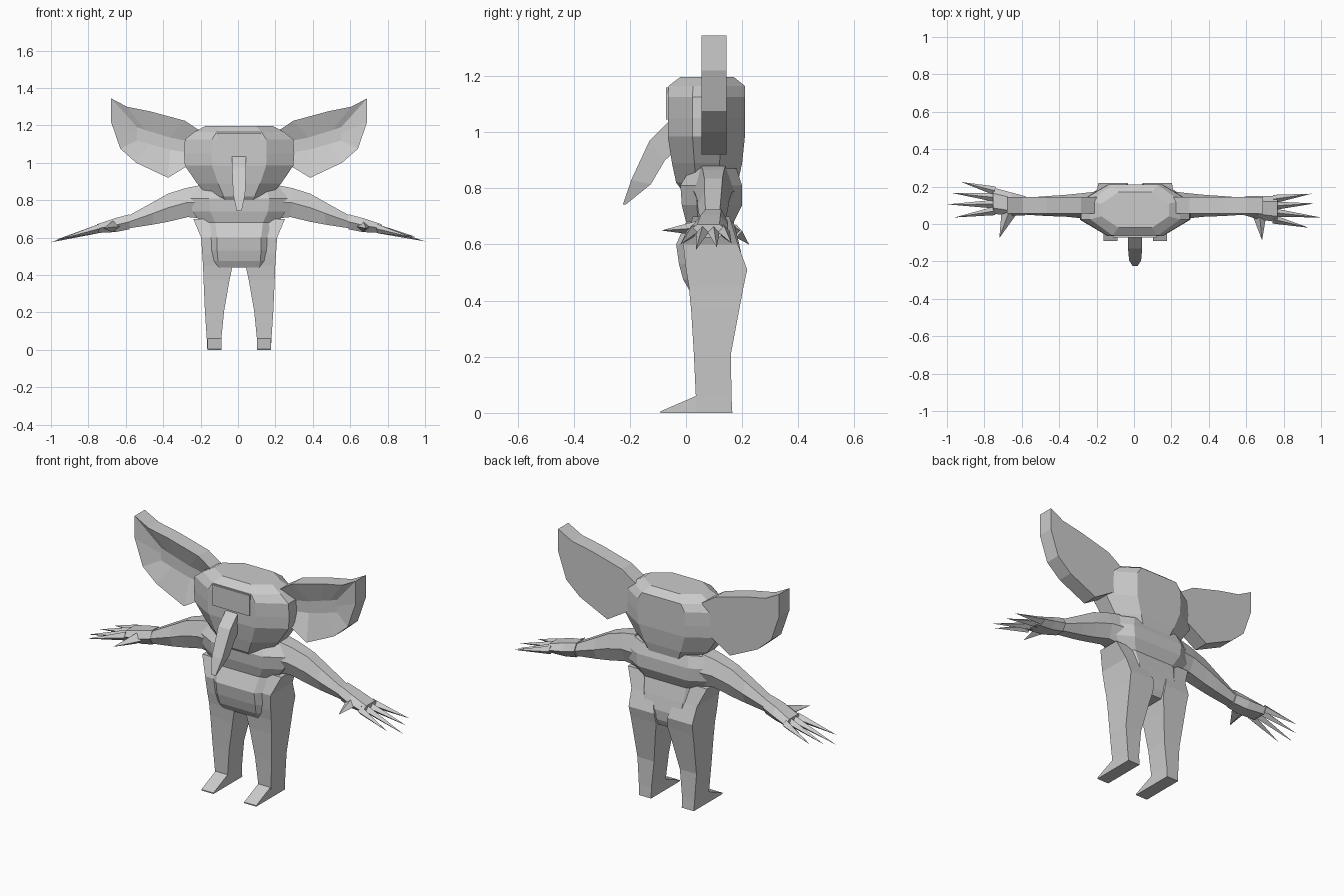
import bpy, bmesh
from mathutils import Vector

grey = bpy.data.materials.new("plain grey")
grey.diffuse_color = (0.6, 0.6, 0.6, 1)
CX = 0.006  # centre line of the body


def loft(name, rings, tip=None):
    """Skin a list of equal-length rings; optional end point."""
    bm = bmesh.new()
    loops = [[bm.verts.new(p) for p in r] for r in rings]
    n = len(loops[0])
    for a, b in zip(loops, loops[1:]):
        for i in range(n):
            bm.faces.new((a[i], a[(i + 1) % n], b[(i + 1) % n], b[i]))
    bm.faces.new(loops[0])
    if tip:
        t = bm.verts.new(tip)
        for i in range(n):
            bm.faces.new((loops[-1][i], loops[-1][(i + 1) % n], t))
    else:
        bm.faces.new(loops[-1])
    bmesh.ops.recalc_face_normals(bm, faces=bm.faces)
    me = bpy.data.meshes.new(name)
    bm.to_mesh(me)
    bm.free()
    me.materials.append(grey)
    ob = bpy.data.objects.new(name, me)
    bpy.context.collection.objects.link(ob)
    return ob


def octagon(z, w, yf, yb, f=0.5, k=0.32):
    """Horizontal body ring with cut corners."""
    d = (yb - yf) * k
    return [(CX + x, y, z) for x, y in (
        (-w * f, yf), (w * f, yf), (w, yf + d), (w, yb - d),
        (w * f, yb), (-w * f, yb), (-w, yb - d), (-w, yf + d))]


def box_ring(z, x0, x1, yf, yb, s):
    return [(CX + s * x, y, z) for x, y in ((x0, yf), (x1, yf), (x1, yb), (x0, yb))]


def arm_ring(s, x, zlo, zhi, yf, yb, lean=0.0):
    """Upright six-sided arm section; lean shifts the top outward."""
    zc, d = (zlo + zhi) / 2, (yb - yf) * 0.22
    return [(CX + s * (x + lean * t), y, z) for y, z, t in (
        (yf + d, zlo, 0), (yb - d, zlo, 0), (yb, zc, 0.5),
        (yb - d, zhi, 1), (yf + d, zhi, 1), (yf, zc, 0.5))]


def spike(name, base, tip, wy, wz):
    """Four-sided pointed finger."""
    b, t = Vector(base), Vector(tip)
    side = (t - b).cross(Vector((0, 0, 1))).normalized() * wy
    up = Vector((0, 0, wz))
    return loft(name, [[b + side, b + up, b - side, b - up]], t)


# Head
loft("head", [octagon(*r) for r in (
    (0.80, 0.14, -0.02, 0.17), (0.82, 0.165, -0.035, 0.185),
    (0.89, 0.225, -0.05, 0.20), (0.985, 0.29, -0.065, 0.21),
    (1.05, 0.295, -0.065, 0.21), (1.125, 0.29, -0.065, 0.21),
    (1.165, 0.24, -0.062, 0.21), (1.197, 0.18, -0.02, 0.17))])
loft("brow_plate", [box_ring(z, -0.115, 0.115, -0.071, -0.05, 1) for z in (1.045, 1.16)])

# Long drooping nose
loft("nose", [[(CX + x, y, z) for x, y, z in (
    (-w, yt, zt), (w, yt, zt), (w * 0.8, yb, zb), (-w * 0.8, yb, zb))]
    for w, yt, zt, yb, zb in (
        (0.037, -0.05, 1.05, -0.04, 0.93), (0.038, -0.13, 0.97, -0.075, 0.90),
        (0.032, -0.195, 0.83, -0.125, 0.815), (0.013, -0.225, 0.742, -0.215, 0.742))])

# Torso with belly and waist bands
loft("torso", [octagon(*r, f=0.62, k=0.25) for r in (
    (0.44, 0.17, 0.01, 0.185), (0.475, 0.182, -0.01, 0.20), (0.53, 0.19, -0.025, 0.205),
    (0.60, 0.19, -0.035, 0.19), (0.68, 0.205, 0.0, 0.17), (0.74, 0.25, -0.015, 0.20),
    (0.81, 0.26, -0.02, 0.20), (0.87, 0.225, 0.015, 0.18))])

# Ear outline and sunken inner area, matched point for point
EAR = ((0.20, 1.165), (0.29, 1.225), (0.475, 1.275), (0.60, 1.30), (0.685, 1.345),
       (0.685, 1.22), (0.635, 1.075), (0.55, 1.0), (0.38, 0.92), (0.20, 1.03))
DIP = ((0.24, 1.11), (0.37, 1.135), (0.45, 1.16), (0.50, 1.175), (0.545, 1.19),
       (0.545, 1.155), (0.545, 1.12), (0.48, 1.10), (0.37, 1.07), (0.24, 1.05))

# Fingertips and thumb tip for each hand
TIPS = {1: ((0.935, -0.02, 0.60), (1.0, 0.035, 0.58), (0.965, 0.11, 0.59), (0.95, 0.162, 0.605)),
        -1: ((-0.96, 0.035, 0.59), (-1.0, 0.105, 0.575), (-0.97, 0.165, 0.59), (-0.925, 0.225, 0.60))}
THUMB = {1: (0.685, -0.088, 0.65), -1: (-0.72, -0.075, 0.65)}

for s, tag in ((1, "right"), (-1, "left")):
    # Ear
    loft("ear_" + tag, [[(CX + s * x, y, z) for x, z in pts] for y, pts in (
        (0.145, EAR), (0.055, EAR), (0.09, DIP))])

    # Leg, hip to ankle, then a wedge foot
    loft("leg_" + tag, [box_ring(*r, s) for r in (
        (0.0, 0.095, 0.17, 0.035, 0.165), (0.06, 0.095, 0.173, 0.035, 0.162),
        (0.21, 0.08, 0.183, 0.028, 0.16), (0.37, 0.052, 0.19, 0.018, 0.19),
        (0.45, 0.035, 0.193, 0.01, 0.205), (0.51, 0.04, 0.197, 0.0, 0.218),
        (0.60, 0.07, 0.203, -0.01, 0.185), (0.70, 0.13, 0.245, 0.025, 0.155))])
    loft("foot_" + tag, [[(CX + s * x, y, z) for y, z in (
        (0.05, 0.0), (-0.09, 0.0), (-0.09, 0.006), (0.035, 0.06), (0.05, 0.06))]
        for x in (0.095, 0.17)])

    # Arm
    loft("arm_" + tag, [arm_ring(s, *r) for r in (
        (0.18, 0.70, 0.88, 0.02, 0.175, 0.03), (0.275, 0.71, 0.865, 0.03, 0.165, 0.01),
        (0.38, 0.685, 0.835, 0.04, 0.155), (0.46, 0.67, 0.79, 0.042, 0.15),
        (0.59, 0.65, 0.718, 0.05, 0.14))])

    # Palm, fingers and thumb; the left hand is turned slightly back
    shift = 0.0 if s == 1 else 0.045
    loft("palm_" + tag, [arm_ring(s, *r) for r in (
        (0.585, 0.645, 0.725, 0.047, 0.148),
        (0.66, 0.63, 0.705, 0.025 + shift * 0.4, 0.15 + shift * 0.4),
        (0.76, 0.625, 0.672, 0.01 + shift, 0.15 + shift))])
    for i, tip in enumerate(TIPS[s]):
        spike(f"finger_{tag}_{i + 1}",
              (s * 0.745, 0.025 + shift + i * 0.036, 0.648), tip, 0.023, 0.024)
    spike("thumb_" + tag, (s * 0.67, 0.06, 0.66), THUMB[s], 0.04, 0.03)
